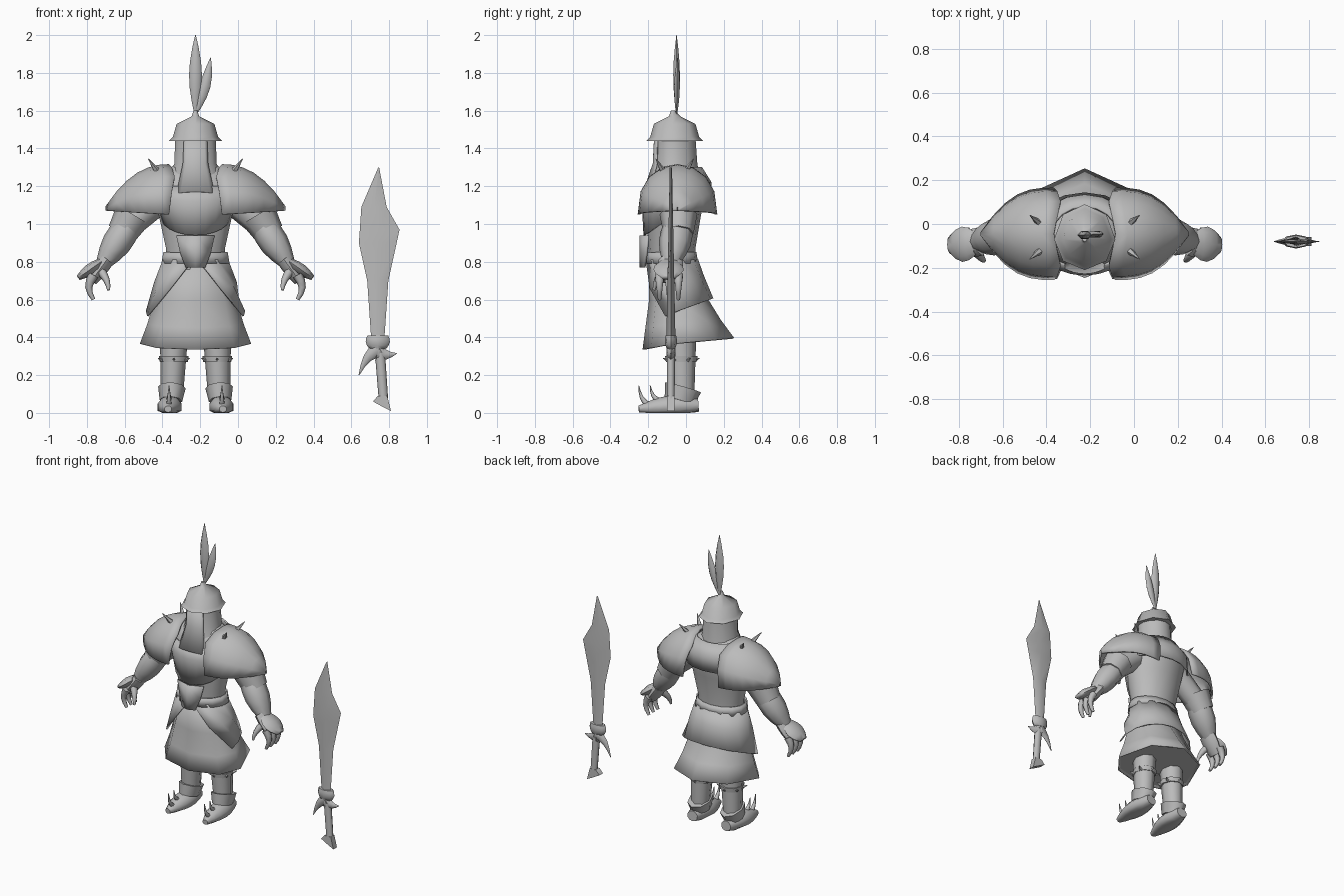
import bpy, bmesh
from math import sin, cos, pi, radians
from mathutils import Vector

FIGURE_X = -.225          # centre line of the figure
BODY_Y = -.07             # depth of the body axis
SWORD_X, SWORD_Y = .74, -.08
X_AXIS, Y_AXIS, Z_AXIS = Vector((1, 0, 0)), Vector((0, 1, 0)), Vector((0, 0, 1))

if "Cube" in bpy.data.objects:
    bpy.data.objects.remove(bpy.data.objects["Cube"])

grey = bpy.data.materials.new("plain_grey")
grey.use_nodes = True
grey.diffuse_color = (.5, .5, .5, 1)
grey.node_tree.nodes["Principled BSDF"].inputs["Base Color"].default_value = grey.diffuse_color


def build(name, rows, closed=True, caps=True, thickness=0, centre=FIGURE_X, side=1):
    """Skin rows of points into one smooth object."""
    bm = bmesh.new()
    grid = [[bm.verts.new((centre + side * x, y, max(z, 0))) for x, y, z in row] for row in rows]
    count = len(grid[0])
    for upper, lower in zip(grid, grid[1:]):
        for i in range(count if closed else count - 1):
            j = (i + 1) % count
            bm.faces.new((upper[i], upper[j], lower[j], lower[i]))
    if closed and caps:
        bm.faces.new(grid[0])
        bm.faces.new(grid[-1])
    bmesh.ops.recalc_face_normals(bm, faces=bm.faces)
    mesh = bpy.data.meshes.new(name)
    bm.to_mesh(mesh)
    bm.free()
    mesh.materials.append(grey)
    part = bpy.data.objects.new(name, mesh)
    bpy.context.collection.objects.link(part)
    bpy.ops.object.select_all(action="DESELECT")
    part.select_set(True)
    bpy.context.view_layer.objects.active = part
    bpy.ops.object.shade_smooth_by_angle(angle=radians(62))
    if thickness:
        solid = part.modifiers.new("thickness", "SOLIDIFY")
        solid.thickness, solid.offset = thickness, 0


def pair(name, rows, **options):
    for label, side in (("left", 1), ("right", -1)):
        build(f"{label}_{name}", rows, side=side, **options)


def wrap(name, hoops, count=14, gaps=None, front=False, lift=0, **options):
    """Hoops of height, half width, front and back; gaps leave each hoop open,
    front keeps only the front arc, lift raises the last hoop toward the back."""
    rows = []
    for index, (height, half, fore, aft) in enumerate(hoops):
        start, end = 0, 2 * pi
        if gaps:
            gap = radians(gaps[index])
            start, end = (-gap, gap) if front else (gap, end - gap)
        rise = lift * index / (len(hoops) - 1)
        row = []
        for i in range(count):
            a = start + (end - start) * i / (count - 1 if gaps else count)
            reach = BODY_Y - fore if cos(a) > 0 else aft - BODY_Y
            row.append((half * sin(a), BODY_Y - reach * cos(a), height + rise * (1 - cos(a)) / 2))
        rows.append(row)
    build(name, rows, closed=not gaps, **options)


def rod(start, end, thick, thin=.002, swell=0, bend=(0, 0, 0), flat=1, axis=Y_AXIS, sides=8, steps=4):
    """Tapered rod that may swell and bend midway; flat scales it along the axis."""
    start, end, bend = Vector(start), Vector(end), Vector(bend)
    path = [start.lerp(end, i / steps) + bend * sin(pi * i / steps) for i in range(steps + 1)]
    rows = []
    for i, point in enumerate(path):
        along = path[min(i + 1, steps)] - path[max(i - 1, 0)]
        along.normalize()
        depth = (axis - along * axis.dot(along)).normalized()
        across = along.cross(depth)
        radius = thick + (thin - thick) * i / steps + swell * sin(pi * i / steps)
        turns = [2 * pi * k / sides for k in range(sides)]
        rows.append([point + radius * (across * cos(a) + depth * flat * sin(a)) for a in turns])
    return rows


# Head: hood, face cloth and helmet
wrap("hood", [(1.46, .11, -.16, .05), (1.32, .115, -.165, .06), (1.2, .16, -.2, .08)], caps=False)
wrap("face_cloth", [(1.46, .112, -.165, .05), (1.32, .118, -.172, .05), (1.17, .17, -.224, .05)],
     count=9, gaps=(32, 34, 36), front=True, lift=-.1, thickness=.008)
wrap("helmet", [(1.44, .14, -.21, .09), (1.46, .12, -.19, .07), (1.53, .1, -.17, .05),
                (1.57, .02, -.09, -.03), (1.6, .01, -.08, -.06)], count=8)

# Plume feathers
build("tall_feather", rod((0, -.05, 1.58), (0, -.05, 2), thick=.006, swell=.03, flat=.6,
                          sides=6, steps=6))
build("short_feather", rod((0, -.05, 1.58), (.08, -.045, 1.88), thick=.006, swell=.025, flat=.6,
                           bend=(.01, 0, 0), sides=6, steps=6))

# Torso and armour
wrap("torso", [(.76, .165, -.19, .05), (.87, .16, -.2, .05), (1.05, .2, -.21, .08),
               (1.15, .22, -.21, .1), (1.24, .2, -.18, .1), (1.31, .12, -.14, .05)])
wrap("chest_plate", [(1.2, .2, -.2, .1), (1.12, .22, -.23, .1), (.94, .18, -.22, .07)],
     count=11, gaps=(80, 80, 80), front=True, lift=.2, thickness=.01)
wrap("upper_back_plate", [(1.3, .16, -.2, .08), (1.22, .23, -.2, .13), (1.12, .24, -.2, .13)],
     count=9, gaps=(100, 100, 100), thickness=.01)
wrap("belt", [(.85, .17, -.21, .05), (.79, .18, -.21, .06)], thickness=.01, caps=False)
shield = []
for half, z in ((.1, .94), (.08, .85), (.05, .77)):
    shield.append([(x, -.24 + .4 * abs(x), z) for x in (-half, 0, half)])
build("waist_shield", shield, closed=False, thickness=.012)

# Skirts
wrap("lower_skirt", [(.8, .15, -.19, .04), (.6, .21, -.19, .1), (.45, .25, -.21, .18),
                     (.335, .29, -.225, .25)], count=8, lift=.06, thickness=.01, caps=False)
wrap("skirt_lining", [(.45, .15, -.14, .06), (.35, .28, -.215, .24)], count=8, lift=.06)
wrap("upper_skirt", [(.81, .175, -.21, .06), (.65, .215, -.22, .09), (.455, .26, -.23, .14)],
     count=11, gaps=(4, 38, 76), lift=.15, thickness=.01)

# Pauldrons: arches running out to a point, each with two spikes
arches = []
for i in range(7):
    t = i / 6
    depth = .2 * cos(pi / 2 * t ** 1.5) + .004
    base, top = 1.05 + .02 * t, 1.31 - .22 * t ** 2.3
    arches.append([(.14 + .33 * t - .03 * (1 - t) * sin(pi * k / 4) ** 2,
                    -.045 - depth * cos(pi * k / 8),
                    base + (top - base) * sin(pi * k / 8) ** .8) for k in range(9)])
pair("pauldron", arches, closed=False, thickness=.014)
for label, y, lean in (("front", -.11, -.05), ("back", -.01, .05)):
    pair(f"{label}_pauldron_spike", rod((.19, y, 1.26), (.25, y + lean, 1.345), thick=.023, sides=5))

# Arms
pair("upper_arm", rod((.16, -.05, 1.16), (.38, -.04, .97), thick=.08, thin=.07))
pair("elbow_cuff", rod((.33, -.04, 1.05), (.39, -.04, .95), thick=.1, thin=.08, steps=2))
pair("forearm", rod((.35, -.04, 1), (.49, -.08, .79), thick=.07, thin=.04, swell=.022, flat=1.1))
pair("hand", rod((.47, -.08, .81), (.55, -.09, .7), thick=.04, thin=.03, swell=.005, flat=1.6))
pair("glove_flare", rod((.5, -.09, .8), (.62, -.095, .715), thick=.02, thin=.014,
                        swell=.014, flat=2.6))
for i in range(3):
    y = -.14 + i / 20
    pair(f"finger_{i + 1}", rod((.54, y, .73), (.54, y, .6), thick=.028, thin=.01,
                                bend=(.025, 0, 0), sides=6))
pair("thumb", rod((.5, -.12, .75), (.46, -.17, .65), thick=.026, thin=.008,
                  bend=(-.01, -.01, 0), sides=6))

# Legs and boots
pair("leg", rod((.11, -.03, .52), (.125, -.02, .08), thick=.08, thin=.058, flat=1.1))
pair("knee_band", rod((.115, -.025, .3), (.115, -.025, .27), thick=.078, thin=.074, flat=1.1, steps=1))
for k in range(6):
    outward = Vector((sin(k * pi / 3), cos(k * pi / 3), 0))
    root = Vector((.115, -.025, .28)) + outward * .07
    pair(f"band_spike_{k + 1}", rod(root, root + outward * .027 + Z_AXIS * .01,
                                    thick=.011, axis=Z_AXIS, sides=4, steps=1))
pair("ankle_cuff", rod((.125, -.015, .135), (.13, -.035, .065), thick=.073, thin=.06,
                       flat=1.35, steps=1))
pair("foot", rod((.13, .065, .04), (.145, -.25, .02), thick=.035, thin=.018, swell=.034,
                 flat=1.1, axis=X_AXIS, sides=10, steps=6))
for label, y, z in (("toe", -.2, .04), ("instep", -.14, .06)):
    pair(f"{label}_spike", rod((.14, y, z), (.14, y - .05, .145), thick=.018,
                               bend=(0, -.01, -.01), axis=X_AXIS, sides=6))

# Sword standing beside the figure: diamond blade, horned guard, grip, slanted pommel
blade = []
for x, z, half in ((0, .38, .034), (0, .7, .056), (0, .9, .1), (.01, .97, .105),
                   (-.02, 1.09, .067), (.005, 1.3, .002)):
    thin = .02 * (1.6 - z)
    blade.append([(x - half, SWORD_Y, z), (x, SWORD_Y - thin, z),
                  (x + half, SWORD_Y, z), (x, SWORD_Y + thin, z)])
build("sword_blade", blade, centre=SWORD_X)
pommel = [(-.025, .06), (0, .09), (.05, .09), (.07, .01), (.03, .03)]
sword_parts = {
    "collar": rod((0, SWORD_Y, .41), (0, SWORD_Y, .34), thick=.055, thin=.045, swell=.014, flat=.5),
    "long_guard_prong": rod((.01, SWORD_Y, .34), (-.1, SWORD_Y, .2), thick=.045, flat=.6,
                            bend=(-.01, 0, .02), sides=6),
    "short_guard_prong": rod((0, SWORD_Y, .32), (.1, SWORD_Y, .315), thick=.045, flat=.6,
                             bend=(0, 0, -.01), sides=6),
    "grip": rod((.01, SWORD_Y, .34), (.03, SWORD_Y, .07), thick=.027, thin=.025, flat=.8),
    "pommel": [[(x, SWORD_Y + y, z) for x, z in pommel] for y in (-.02, .02)],
}
for label, rows in sword_parts.items():
    build(f"sword_{label}", rows, centre=SWORD_X)
